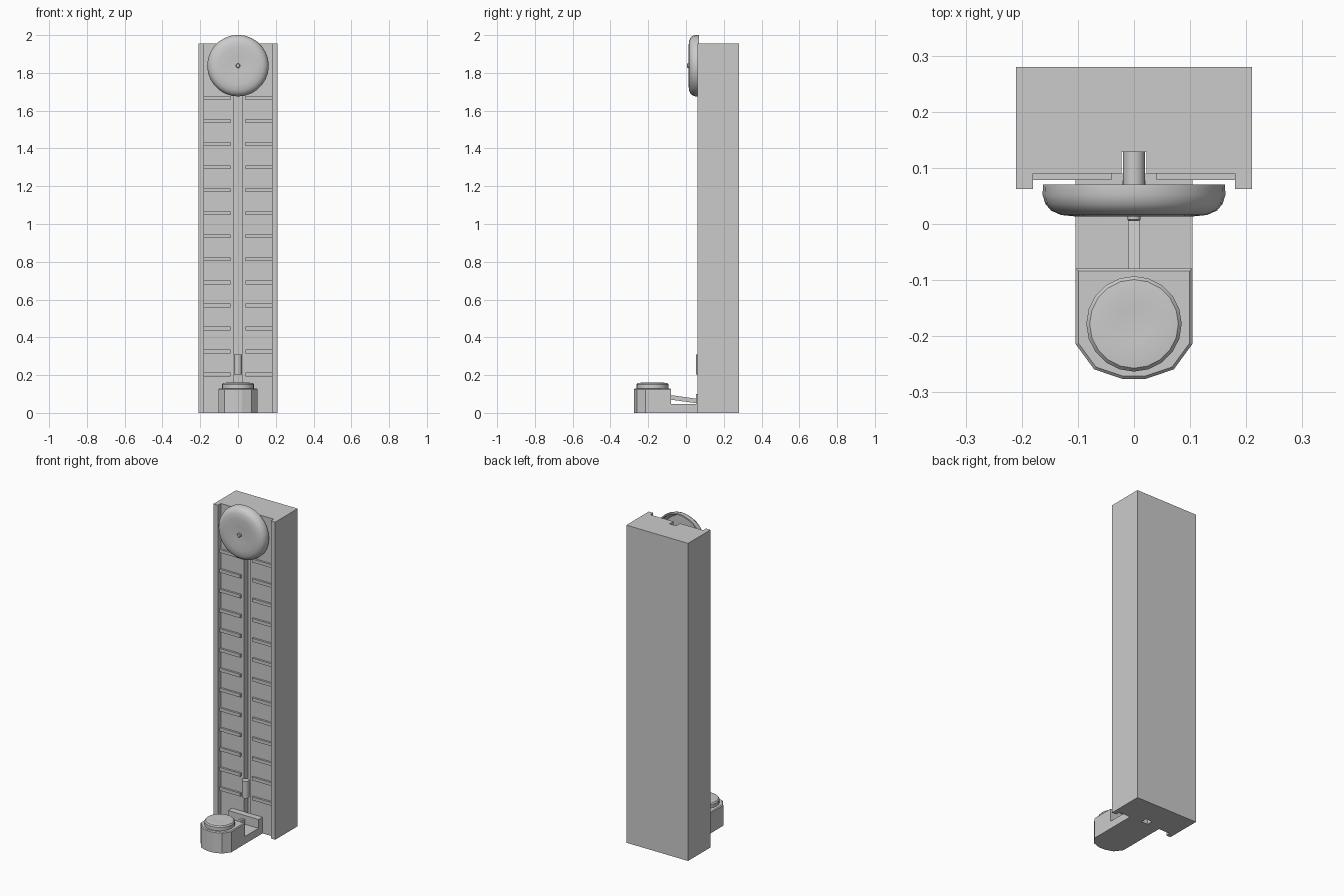
import bpy, bmesh, math
from mathutils import Matrix

if "Cube" in bpy.data.objects:
    bpy.data.objects.remove(bpy.data.objects["Cube"])


def finish(name, bm, smooth=None):
    bmesh.ops.recalc_face_normals(bm, faces=bm.faces)
    me = bpy.data.meshes.new(name)
    bm.to_mesh(me)
    bm.free()
    ob = bpy.data.objects.new(name, me)
    bpy.context.collection.objects.link(ob)
    if smooth:
        bpy.ops.object.select_all(action='DESELECT')
        ob.select_set(True)
        bpy.context.view_layer.objects.active = ob
        bpy.ops.object.shade_smooth_by_angle(angle=math.radians(smooth))
    return ob


def prism(name, half, z0, z1, inset=0.0):
    """Extrude an outline mirrored in x; half holds the x > 0 points in order."""
    pts = half + [(-x, y) for x, y in reversed(half)]
    bm = bmesh.new()
    f = bm.faces.new([bm.verts.new((x, y, z0)) for x, y in pts])
    r = bmesh.ops.extrude_face_region(bm, geom=[f])
    top = [v for v in r['geom'] if isinstance(v, bmesh.types.BMVert)]
    bmesh.ops.translate(bm, verts=top, vec=(0, 0, z1 - z0))
    if inset:
        edges = [e for e in bm.edges if all(v in top for v in e.verts)]
        bmesh.ops.bevel(bm, geom=edges, offset=inset, segments=1,
                        affect='EDGES', profile=0.5)
    return finish(name, bm)


def lathe(name, profile, sides, matrix, smooth=40):
    """Spin (radius, height) points about local z, then place with matrix."""
    bm = bmesh.new()
    vs = [bm.verts.new((r, 0, h)) for r, h in profile]
    es = [bm.edges.new(p) for p in zip(vs, vs[1:])]
    bmesh.ops.spin(bm, geom=vs + es, cent=(0, 0, 0), axis=(0, 0, 1),
                   angle=2 * math.pi, steps=sides)
    bmesh.ops.remove_doubles(bm, verts=bm.verts, dist=1e-5)
    bm.transform(matrix)
    return finish(name, bm, smooth)


def box(name, x0, x1, y0, y1, z0, z1):
    bm = bmesh.new()
    bmesh.ops.create_cube(bm, size=1)
    bm.transform(Matrix.Translation(((x0 + x1) / 2, (y0 + y1) / 2, (z0 + z1) / 2))
                 @ Matrix.Diagonal((x1 - x0, y1 - y0, z1 - z0, 1)))
    return finish(name, bm)


# Tower with side flanges and the central puck channel
prism("tower", [(0.022, 0.128), (0.022, 0.09), (0.18, 0.09), (0.18, 0.062),
                (0.21, 0.062), (0.21, 0.28)], 0, 1.955)

# Scale marks on both sides of the channel
for i in range(13):
    z = 0.203 + i * 0.122
    for side, (a, b) in (("left", (-0.181, -0.04)), ("right", (0.04, 0.181))):
        box(f"scale_mark_{side}_{i + 1}", a, b, 0.078, 0.092, z - 0.01, z + 0.01)

# Sliding puck
lathe("puck", [(0, 0), (0.021, 0), (0.021, 0.105), (0, 0.105)], 12,
      Matrix.Translation((0, 0.074, 0.203)))

# Bell, open at the back, with its post and front knob
face_front = Matrix.Translation((0, 0, 1.838)) @ Matrix.Rotation(-math.pi / 2, 4, 'X')
lathe("bell", [(0, 0.018), (0.05, 0.016), (0.1, 0.013), (0.13, 0.016), (0.148, 0.024),
               (0.158, 0.036), (0.163, 0.052), (0.162, 0.07), (0.154, 0.07),
               (0.152, 0.045), (0.135, 0.028), (0, 0.026)], 28, face_front)
lathe("bell_post", [(0, 0.02), (0.02, 0.02), (0.02, 0.13), (0, 0.13)], 12, face_front)
lathe("bell_knob", [(0, 0.005), (0.009, 0.005), (0.012, 0.008), (0.012, 0.02),
                    (0, 0.02)], 12, face_front)

# Base: striking pod, low arm and the block against the tower
prism("striker_pod", [(0.021, -0.276), (0.071, -0.259), (0.104, -0.214),
                      (0.104, -0.079)], 0, 0.13, 0.005)
box("base_arm", -0.104, 0.104, -0.082, 0.09, 0, 0.046)
box("base_block", -0.104, 0.104, 0.052, 0.09, 0.04, 0.1)

# Sloping lever under the channel
lever = box("lever", -0.01, 0.01, -0.085, 0.07, -0.012, 0.012)
for v in lever.data.vertices:
    v.co.z += 0.082 - 0.14 * (v.co.y + 0.08)

# Round strike pad
lathe("strike_pad", [(0, 0.12), (0.085, 0.12), (0.085, 0.151), (0.079, 0.158),
                     (0.06, 0.16), (0.03, 0.158), (0, 0.157)], 20,
      Matrix.Translation((0, -0.178, 0)))
